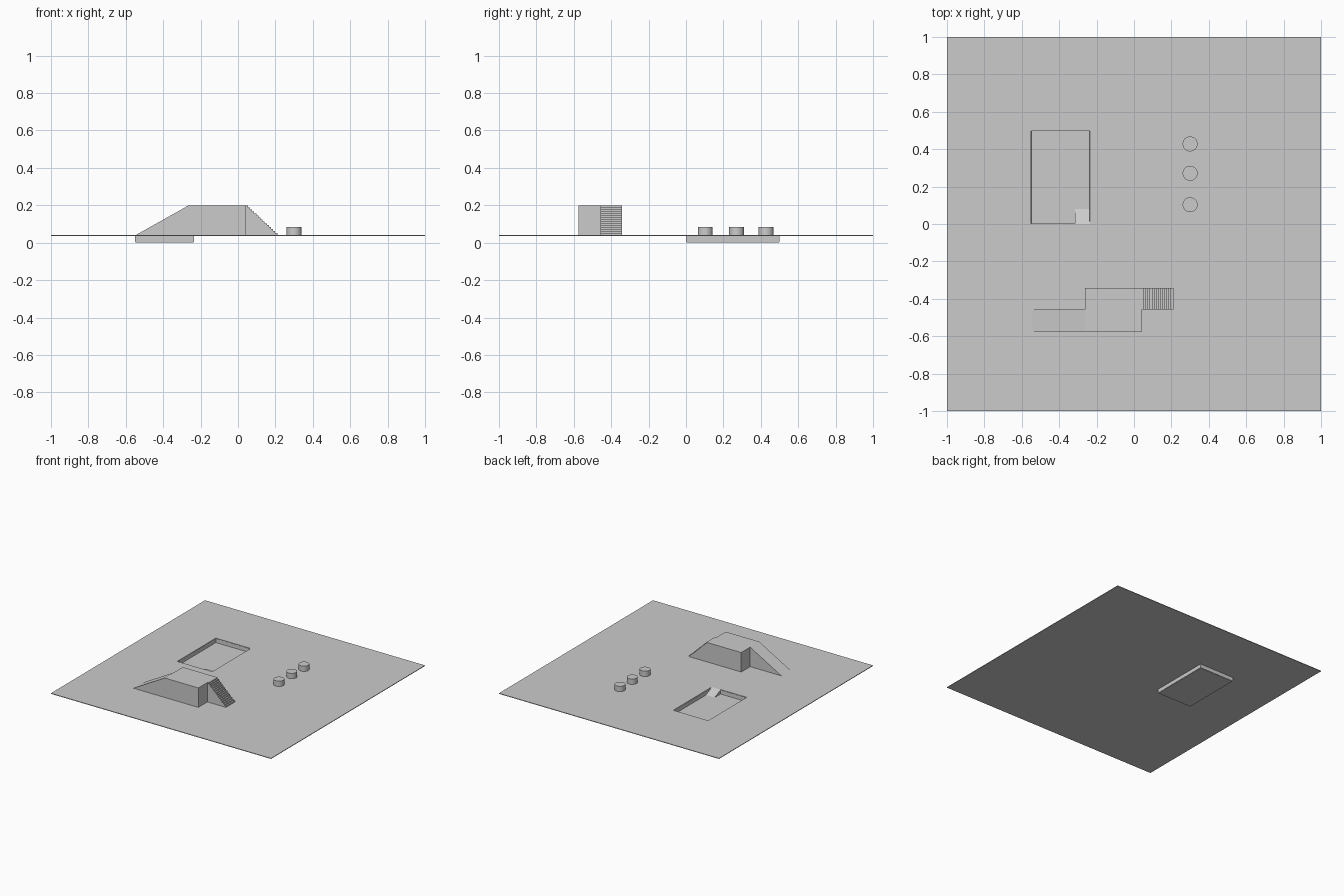
import bpy, bmesh

if "Cube" in bpy.data.objects:
    bpy.data.objects.remove(bpy.data.objects["Cube"])

TOP = 0.04                      # ground level
T = 0.005                       # sheet thickness
PX0, PX1, PY0, PY1 = -0.552, -0.235, 0.0, 0.5   # pit outline


def finish(name, bm, recalc=True):
    if recalc:
        bmesh.ops.recalc_face_normals(bm, faces=bm.faces[:])
    me = bpy.data.meshes.new(name)
    bm.to_mesh(me)
    bm.free()
    ob = bpy.data.objects.new(name, me)
    bpy.context.collection.objects.link(ob)
    return ob


def prism(name, profile, to3d, vec):
    """Extrude a 2D profile along a vector."""
    bm = bmesh.new()
    face = bm.faces.new([bm.verts.new(to3d(*p)) for p in profile])
    geo = bmesh.ops.extrude_face_region(bm, geom=[face], use_keep_orig=True)
    bmesh.ops.translate(bm, vec=vec,
                        verts=[g for g in geo["geom"] if isinstance(g, bmesh.types.BMVert)])
    return finish(name, bm)


def prism_y(name, profile, y0, y1):
    return prism(name, profile, lambda x, z: (x, y0, z), (0, y1 - y0, 0))


# ground sheet with a sunken pit
bm = bmesh.new()
xs, ys = (-1, PX0, PX1, 1), (-1, PY0, PY1, 1)
v = [[bm.verts.new((x, y, TOP)) for y in ys] for x in xs]
for i in range(3):
    for j in range(3):
        if (i, j) != (1, 1):
            bm.faces.new((v[i][j], v[i + 1][j], v[i + 1][j + 1], v[i][j + 1]))
rim = [v[1][1], v[2][1], v[2][2], v[1][2]]
low = [bm.verts.new((p.co.x, p.co.y, T)) for p in rim]
bm.faces.new(low)
for k in range(4):
    n = (k + 1) % 4
    bm.faces.new((rim[n], rim[k], low[k], low[n]))
ground = finish("ground", bm, recalc=False)
solid = ground.modifiers.new("thickness", "SOLIDIFY")
solid.thickness = T
solid.offset = -1

# small ramp in the pit corner
prism("pit_ramp", [(PY0, T), (PY0 + 0.08, T), (PY0, TOP)],
      lambda y, z: (-0.316, y, z), (PX1 + 0.316, 0, 0))

# raised platform, long ramp and staircase
H, YA, YB, YC = 0.2, -0.575, -0.457, -0.341
LX, RX, SX = -0.263, 0.042, 0.21
prism_y("platform", [(LX, TOP), (RX, TOP), (RX, H), (LX, H)], YA, YC)
prism_y("long_ramp", [(-0.548, TOP), (LX, TOP), (LX, H)], YA, YB)
N = 15
run, rise = (SX - RX) / N, (H - TOP) / N
steps = [(RX, TOP), (RX, H)]
for i in range(N):
    x = RX + (i + 1) * run
    steps += [(x, H - i * rise), (x, H - (i + 1) * rise)]
prism_y("stairs", steps, YB, YC)

# three round posts
for i, y in enumerate((0.103, 0.271, 0.428)):
    bpy.ops.mesh.primitive_cylinder_add(vertices=32, radius=0.04, depth=0.044,
                                        location=(0.3, y, TOP + 0.022))
    bpy.context.object.name = f"post_{i + 1}"
    bpy.ops.object.shade_smooth_by_angle()
